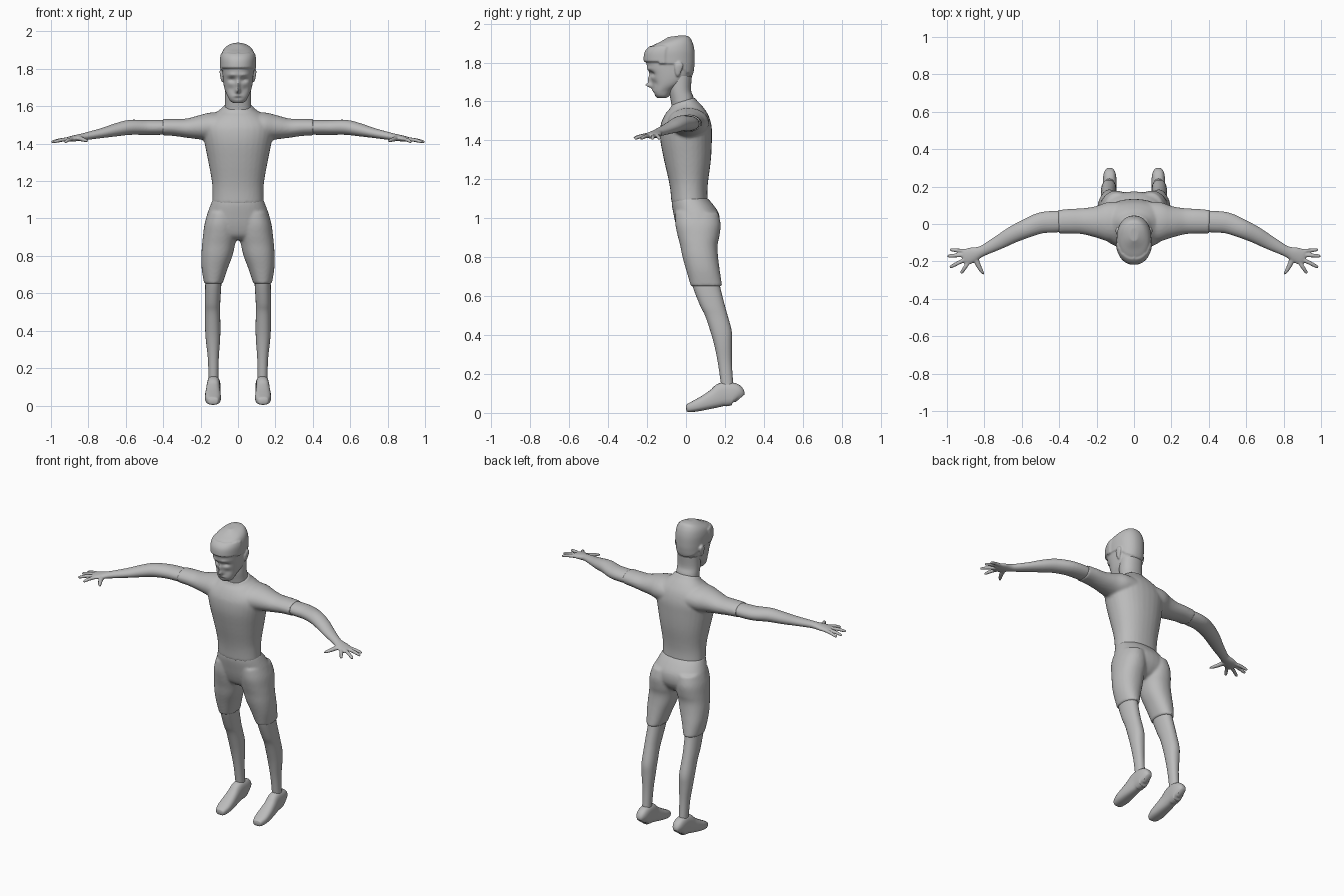
import bpy, bmesh, math
from mathutils import Vector

grey = bpy.data.materials.new("plain grey")
grey.diffuse_color = (0.5, 0.5, 0.5, 1)


def spline(rows, steps):
    """Catmull-Rom resampling of a list of equal-length tuples."""
    out = []
    for i in range(len(rows) - 1):
        a, b, c, d = (rows[max(0, min(len(rows) - 1, i + k))] for k in (-1, 0, 1, 2))
        for s in range(steps):
            t = s / steps
            out.append([q + 0.5 * t * (r - p + t * (2 * p - 5 * q + 4 * r - w + t * (3 * (q - r) + w - p)))
                        for p, q, r, w in zip(a, b, c, d)])
    return out + [list(rows[-1])]


def skin(bm, rings, n, power):
    """Bridge rings given as (centre, u, v) and cap the ends."""
    loops = []
    for c, u, v in rings:
        loop = []
        for k in range(n):
            a = 2 * math.pi * k / n
            ca, sa = math.cos(a), math.sin(a)
            loop.append(bm.verts.new(c + u * math.copysign(abs(ca) ** (2 / power), ca)
                                     + v * math.copysign(abs(sa) ** (2 / power), sa)))
        loops.append(loop)
    for p, q in zip(loops, loops[1:]):
        for k in range(n):
            bm.faces.new((p[k], p[(k + 1) % n], q[(k + 1) % n], q[k]))
    bm.faces.new(loops[0][::-1])
    bm.faces.new(loops[-1])


def column(bm, rows, n=32, power=2.2, steps=4):
    """Upright loft: rows are (z, y_front, y_back, x_centre, half_width, tilt)."""
    skin(bm, [(Vector((cx, (f + b) / 2, z)), Vector((max(h, .002), 0, 0)),
               Vector((0, max((b - f) / 2, .002), t))) for z, f, b, cx, h, t in spline(rows, steps)], n, power)


def tube(bm, rows, s=1, n=20, power=2, steps=4):
    """Sideways loft: rows are (x, y, z, horizontal_radius, vertical_radius)."""
    pts = spline([(s * r[0],) + tuple(r[1:]) for r in rows], steps)
    rings = []
    for i, p in enumerate(pts):
        t = (Vector(pts[min(i + 1, len(pts) - 1)][:3]) - Vector(pts[max(i - 1, 0)][:3])).normalized()
        u = t.cross(Vector((0, 0, 1))).normalized()
        rings.append((Vector(p[:3]), u * max(p[3], .002), u.cross(t) * max(p[4], .002)))
    skin(bm, rings, n, power)


def finish(bm, name, voxel=0, smooth=4):
    """Make the object, fuse overlapping lofts and shade it smooth."""
    bmesh.ops.recalc_face_normals(bm, faces=bm.faces)
    me = bpy.data.meshes.new(name)
    bm.to_mesh(me)
    bm.free()
    ob = bpy.data.objects.new(name, me)
    bpy.context.collection.objects.link(ob)
    if voxel:
        r = ob.modifiers.new("fuse", 'REMESH')
        r.mode, r.voxel_size = 'VOXEL', voxel
        m = ob.modifiers.new("soften", 'SMOOTH')
        m.factor, m.iterations = 0.5, smooth
        dg = bpy.context.evaluated_depsgraph_get()
        ob_mesh = bpy.data.meshes.new_from_object(ob.evaluated_get(dg))
        ob.modifiers.clear()
        ob.data = ob_mesh
    ob.data.materials.clear()
    ob.data.materials.append(grey)
    bpy.ops.object.select_all(action='DESELECT')
    ob.select_set(True)
    bpy.context.view_layer.objects.active = ob
    bpy.ops.object.shade_smooth_by_angle(angle=math.radians(50))


# Shirt: trunk with two short sleeves
bm = bmesh.new()
column(bm, [(1.08, -.075, .112, 0, .137, 0), (1.14, -.08, .11, 0, .136, 0), (1.2, -.09, .115, 0, .14, 0),
            (1.3, -.113, .128, 0, .158, 0), (1.4, -.132, .133, 0, .178, 0), (1.47, -.132, .132, 0, .19, 0),
            (1.52, -.12, .115, 0, .175, .01), (1.56, -.1, .085, 0, .125, .015),
            (1.585, -.08, .058, 0, .09, .018), (1.603, -.074, .045, 0, .076, .018)])
for s in (1, -1):
    tube(bm, [(.06, .01, 1.49, .11, .075), (.14, .012, 1.49, .105, .077), (.2, .012, 1.487, .085, .066),
              (.27, .015, 1.483, .07, .052), (.34, .015, 1.487, .066, .046), (.405, .012, 1.488, .063, .044)], s, 28)
finish(bm, "shirt", .008)

# Shorts: hips with two thigh sleeves
bm = bmesh.new()
column(bm, [(1.105, -.073, .108, 0, .134, 0), (1.07, -.073, .14, 0, .148, 0), (1.02, -.064, .17, 0, .166, 0),
            (.96, -.05, .17, 0, .178, 0), (.91, -.03, .14, 0, .16, 0), (.885, 0, .1, 0, .1, 0)])
for s in (1, -1):
    column(bm, [(1.03, -.055, .165, s * .085, .075, 0), (.97, -.055, .178, s * .093, .086, 0),
                (.91, -.043, .172, s * .097, .09, 0), (.86, -.03, .162, s * .104, .088, 0),
                (.8, -.018, .165, s * .113, .083, 0), (.73, .002, .174, s * .125, .069, 0),
                (.65, .025, .186, s * .132, .049, 0)])
finish(bm, "shorts", .008)

for s, side in ((1, "left"), (-1, "right")):
    # Bare lower leg
    bm = bmesh.new()
    column(bm, [(.72, .02, .165, s * .13, .043, 0), (.65, .034, .175, s * .132, .043, 0),
                (.55, .073, .2, s * .136, .041, 0), (.5, .098, .214, s * .136, .04, 0),
                (.42, .125, .235, s * .135, .041, 0), (.35, .145, .236, s * .134, .038, 0),
                (.25, .165, .236, s * .132, .029, 0), (.13, .182, .244, s * .131, .026, 0)], 24)
    finish(bm, side + "_leg")

    # Shoe with a tapered toe and raised heel
    bm = bmesh.new()
    tube(bm, [(.133, .001, .022, .02, .012), (.133, .01, .024, .031, .021), (.134, .05, .036, .042, .03),
              (.134, .1, .054, .042, .039), (.133, .15, .075, .038, .05), (.131, .19, .094, .036, .062),
              (.13, .24, .097, .036, .058), (.13, .265, .088, .031, .047), (.13, .278, .075, .018, .028)],
         s, 24, 2.7)
    finish(bm, side + "_shoe")

    # Arm, palm, thumb and fingers fused into one limb
    bm = bmesh.new()
    tube(bm, [(.37, .013, 1.488, .055, .038), (.43, .012, 1.487, .058, .04), (.5, .005, 1.487, .056, .04),
              (.58, -.026, 1.487, .05, .04), (.65, -.058, 1.474, .045, .035), (.72, -.097, 1.458, .038, .027),
              (.8, -.139, 1.442, .029, .021), (.83, -.152, 1.436, .031, .019), (.865, -.165, 1.43, .041, .017),
              (.9, -.178, 1.424, .043, .014), (.915, -.183, 1.422, .034, .009)], s, 24)
    for x0, y0, x1, y1 in ((.89, -.146, .985, -.137), (.9, -.165, .998, -.172),
                           (.9, -.188, .985, -.232), (.885, -.205, .925, -.264)):
        dx, dy = x1 - x0, y1 - y0
        tube(bm, [(x0, y0, 1.425, .011, .01), (x0 + dx * .5, y0 + dy * .5, 1.42, .0105, .01),
                  (x0 + dx * .9, y0 + dy * .9, 1.411, .009, .008), (x1, y1, 1.408, .004, .004)], s, 12)
    tube(bm, [(.85, -.175, 1.43, .017, .014), (.835, -.215, 1.424, .014, .012),
              (.815, -.252, 1.417, .01, .009), (.803, -.268, 1.413, .004, .004)], s, 12)
    finish(bm, side + "_arm", .0045, 3)

# Neck
bm = bmesh.new()
column(bm, [(1.56, -.07, .045, 0, .07, .015), (1.61, -.077, .038, 0, .07, .012), (1.66, -.088, .026, 0, .07, 0),
            (1.73, -.09, .03, 0, .07, 0)])
finish(bm, "neck")

# Head: loft, then press in the features and raise the hair
bm = bmesh.new()
column(bm, [(1.617, -.148, -.115, 0, .022, 0), (1.628, -.16, -.09, 0, .042, -.004),
            (1.655, -.168, -.06, 0, .056, .006), (1.69, -.17, -.005, 0, .071, .008),
            (1.73, -.182, .026, 0, .079, .004), (1.78, -.2, .036, 0, .083, 0), (1.82, -.205, .038, 0, .085, 0),
            (1.86, -.198, .036, 0, .085, .005), (1.892, -.172, .026, 0, .076, .012),
            (1.915, -.128, .008, 0, .054, .014), (1.929, -.09, -.025, 0, .02, .005)], 72, 2.25, 8)
features = [(0, 1.682, -.034, .011, .013), (0, 1.71, -.02, .009, .025),                    # nose
            (.033, 1.742, .017, .02, .012), (-.033, 1.742, .017, .02, .012),               # eye sockets
            (.033, 1.768, -.007, .026, .009), (-.033, 1.768, -.007, .026, .009),           # brows
            (.04, 1.695, .005, .016, .015), (-.04, 1.695, .005, .016, .015),               # cheeks
            (0, 1.657, -.006, .019, .004), (0, 1.642, .007, .022, .004)]                   # lips
bm.normal_update()
moves = {}
for v in bm.verts:
    x, y, z = v.co
    d = Vector((0, 0, 0))
    if y < -.1:
        d.y = sum(a * math.exp(-((x - fx) / rx) ** 2 - ((z - fz) / rz) ** 2) for fx, fz, a, rx, rz in features)
    hairline = 1.792 - .7 * max(0, y + .06) + .012 * (y < -.13)
    if z > hairline:
        out = Vector((x, y + .08, max(0, z - 1.83))).normalized()
        d += out * (.007 + .006 * (y < -.1 and z < 1.88))
    moves[v] = d
for v, d in moves.items():
    v.co += d
# Ears lying close to the skull
for s in (1, -1):
    column(bm, [(1.728, -.048, -.036, s * .078, .005, 0), (1.74, -.054, -.03, s * .083, .008, 0),
                (1.77, -.06, -.018, s * .088, .009, 0), (1.79, -.055, -.015, s * .089, .009, 0),
                (1.802, -.044, -.026, s * .088, .005, 0)], 16)
finish(bm, "head", .0045, 3)
